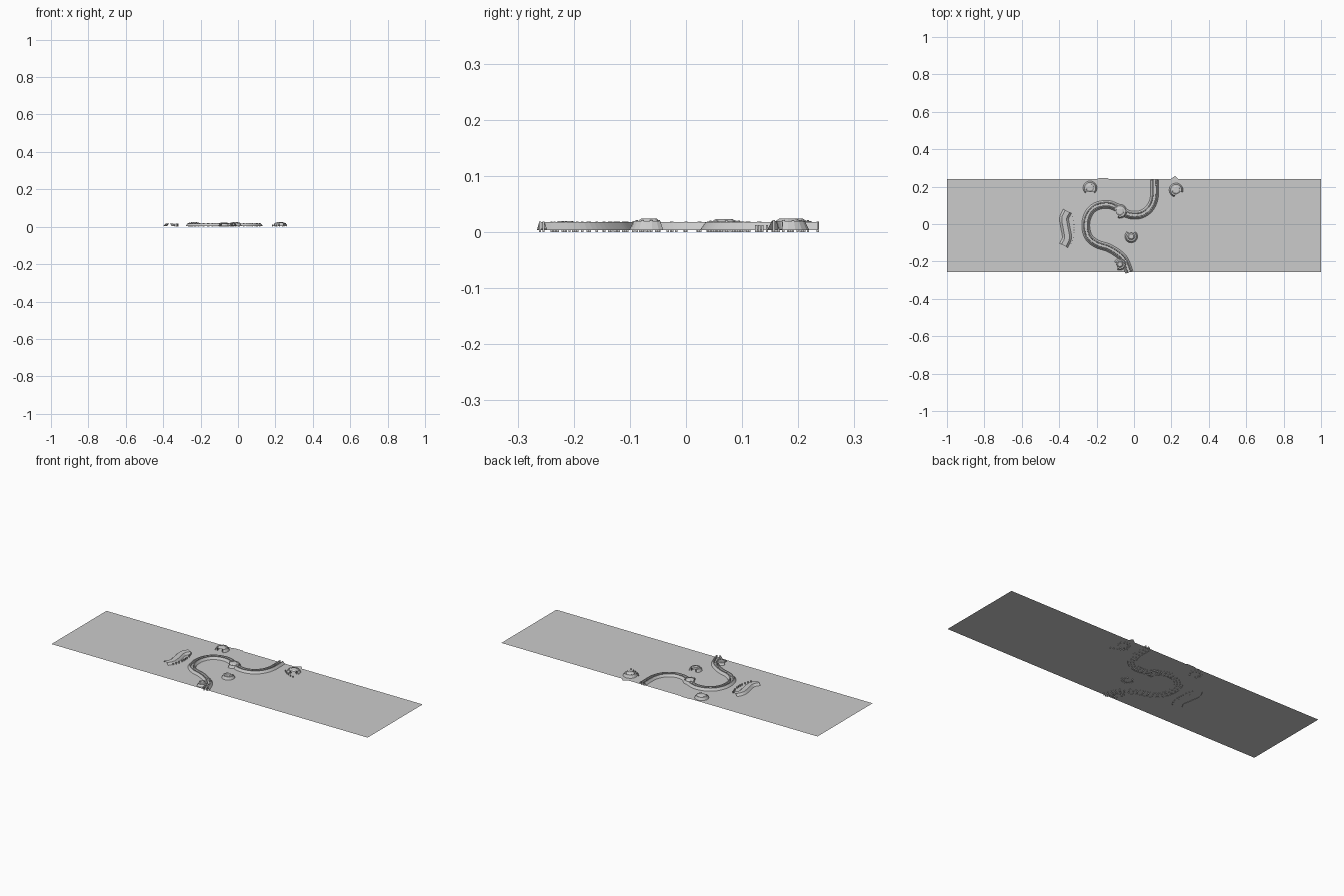
import bpy, bmesh, math
from mathutils import Vector

if "Cube" in bpy.data.objects:
    bpy.data.objects.remove(bpy.data.objects["Cube"])

GROUND = 0.005


def make(name, bm):
    bmesh.ops.recalc_face_normals(bm, faces=bm.faces)
    me = bpy.data.meshes.new(name)
    bm.to_mesh(me)
    bm.free()
    ob = bpy.data.objects.new(name, me)
    bpy.context.collection.objects.link(ob)
    return ob


def smooth_path(pts, n=5):
    # Catmull-Rom through the control points
    p = [Vector(q) for q in pts]
    p = [2 * p[0] - p[1]] + p + [2 * p[-1] - p[-2]]
    out = []
    for a, b, c, d in zip(p, p[1:], p[2:], p[3:]):
        for i in range(n):
            t = i / n
            out.append(0.5 * (2 * b + (c - a) * t + (2 * a - 5 * b + 4 * c - d) * t * t
                              + (3 * b - a - 3 * c + d) * t ** 3))
    return out + [p[-2]]


def normals(path):
    res = []
    for i in range(len(path)):
        t = path[min(i + 1, len(path) - 1)] - path[max(i - 1, 0)]
        t.normalize()
        res.append(Vector((-t.y, t.x)))
    return res


def sweep(name, path, profile):
    bm = bmesh.new()
    rows = []
    for p, n in zip(path, normals(path)):
        rows.append([bm.verts.new((p.x + n.x * o, p.y + n.y * o, z)) for o, z in profile])
    for a, b in zip(rows, rows[1:]):
        for j in range(len(profile) - 1):
            bm.faces.new((a[j], a[j + 1], b[j + 1], b[j]))
    return make(name, bm)


def posts(name, path, offset, top, size=0.004, step=0.018):
    bm = bmesh.new()
    nor, dist = normals(path), step
    for i, (p, n) in enumerate(zip(path, nor)):
        if i:
            dist += (p - path[i - 1]).length
        if dist >= step:
            dist = 0
            cube = bmesh.ops.create_cube(bm, size=1)["verts"]
            bmesh.ops.scale(bm, vec=(size, size, top), verts=cube)
            bmesh.ops.translate(bm, vec=(p.x + n.x * offset, p.y + n.y * offset, top / 2), verts=cube)
    return make(name, bm)


def patch(name, pts, z=GROUND):
    bm = bmesh.new()
    bm.faces.new([bm.verts.new((x, y, z)) for x, y in pts])
    return make(name, bm)


# ground sheet
patch("ground", [(-1, -0.257), (1, -0.257), (1, 0.24), (-1, 0.24)])

# winding trench with two sloping banks and a sunken walkway
route = smooth_path([(-0.025, -0.257), (-0.06, -0.18), (-0.13, -0.13), (-0.2, -0.105),
                     (-0.245, -0.065), (-0.258, 0), (-0.24, 0.06), (-0.2, 0.095), (-0.14, 0.105),
                     (-0.085, 0.085), (-0.03, 0.052), (0.03, 0.05), (0.08, 0.08), (0.108, 0.14),
                     (0.11, 0.235)], 8)
sweep("trench_banks", route, [(-0.022, 0.004), (-0.012, 0.018), (-0.007, 0.018), (-0.006, 0.006),
                              (0.006, 0.006), (0.007, 0.018), (0.012, 0.018), (0.022, 0.004)])
for side in (-1, 1):
    posts("trench_posts", route, side * 0.008, 0.019, step=0.02)


def dugout(x, y, angle, top, r=0.026):
    # horseshoe bank
    arc = [Vector((x + r * math.cos(angle + math.radians(a)), y + r * math.sin(angle + math.radians(a))))
           for a in range(40, 321, 20)]
    sweep("dugout_bank", arc, [(-0.012, 0.004), (-0.004, top - 0.005), (0.004, top - 0.005), (0.009, 0.005)])
    posts("dugout_posts", arc, 0, top - 0.003, 0.004, 0.012)
    # low roof over the shelter
    bm = bmesh.new()
    bmesh.ops.create_cone(bm, cap_ends=True, segments=8, radius1=r * 0.9, radius2=r * 0.6, depth=0.005)
    bmesh.ops.translate(bm, vec=(x, y, top - 0.0035), verts=bm.verts)
    make("dugout_roof", bm)


dugout(-0.235, 0.193, math.radians(-90), 0.025)
dugout(0.225, 0.182, math.radians(-60), 0.025)
dugout(-0.075, 0.068, math.radians(-150), 0.024)
dugout(-0.015, -0.066, math.radians(90), 0.025, 0.023)
dugout(-0.075, -0.215, math.radians(200), 0.021, 0.021)

# long earthwork at the side, with a row of stakes in front
line = smooth_path([(-0.375, -0.115), (-0.357, -0.075), (-0.365, -0.02), (-0.372, 0.03), (-0.355, 0.068)])
sweep("earthwork", line, [(-0.024, 0.004), (-0.012, 0.016), (0.014, 0.017), (0.027, 0.004)])
stakes = smooth_path([(-0.337, -0.105), (-0.322, -0.06), (-0.322, 0.01), (-0.335, 0.055)])
posts("earthwork_stakes", stakes, 0, 0.016, 0.004, 0.014)

# stakes beside the right-hand dugout and flat aprons past the back edge
posts("dugout_stakes", smooth_path([(0.185, 0.165), (0.215, 0.14), (0.26, 0.125)]), 0, 0.013, 0.004, 0.012)
patch("back_apron", [(0.19, 0.235), (0.24, 0.238), (0.22, 0.258)], 0.0055)
patch("side_apron", [(-0.21, 0.235), (-0.13, 0.235), (-0.14, 0.245), (-0.19, 0.245)], 0.0055)
